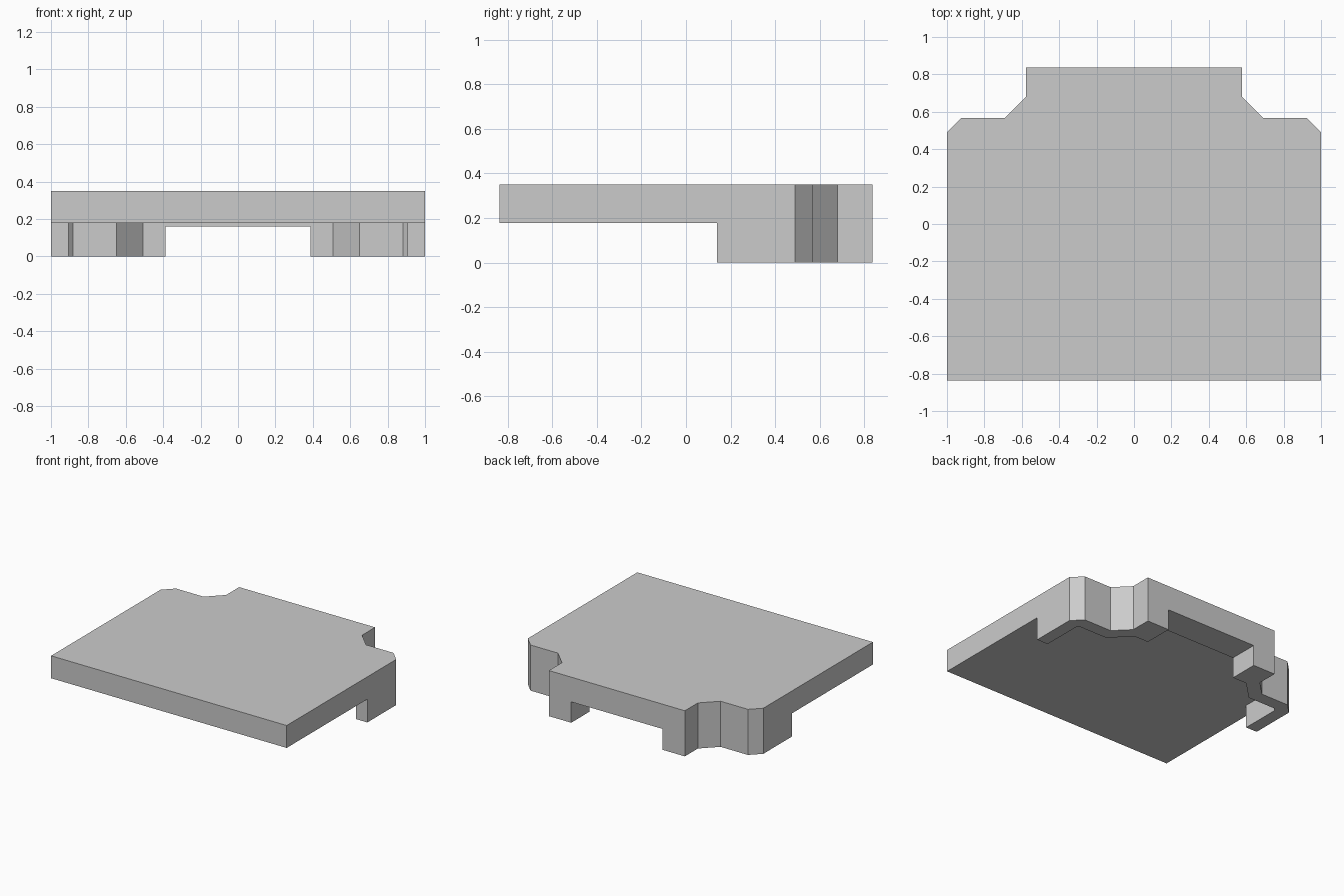
import bpy
import bmesh

cube = bpy.data.objects.get("Cube")
if cube:
    bpy.data.objects.remove(cube, do_unlink=True)

grey = bpy.data.materials.new("plain grey")
grey.use_nodes = True
colour = (0.6, 0.6, 0.6, 1)
grey.diffuse_color = colour
grey.node_tree.nodes["Principled BSDF"].inputs["Base Color"].default_value = colour


def mirrored_prism(name, half, z0, z1):
    """Extrude a plan whose +x half runs from front to back."""
    plan = half + [(-x, y) for x, y in reversed(half)]
    bm = bmesh.new()
    face = bm.faces.new([bm.verts.new((x, y, z0)) for x, y in plan])
    up = bmesh.ops.extrude_face_region(bm, geom=[face])["geom"]
    bmesh.ops.translate(bm, vec=(0, 0, z1 - z0),
                        verts=[v for v in up if isinstance(v, bmesh.types.BMVert)])
    bmesh.ops.recalc_face_normals(bm, faces=bm.faces[:])
    mesh = bpy.data.meshes.new(name)
    bm.to_mesh(mesh)
    bm.free()
    mesh.materials.append(grey)
    obj = bpy.data.objects.new(name, mesh)
    bpy.context.collection.objects.link(obj)
    return obj


# Plate with notched, chamfered back corners
plate = mirrored_prism("notched_plate", [
    (1, -0.838), (1, 0.49), (0.923, 0.567), (0.69, 0.567),
    (0.577, 0.68), (0.577, 0.838)], 0, 0.35)

# Hollow under the plate, leaving a wall around the back corners
hollow = mirrored_prism("hollow_cutter", [
    (1.2, -1.2), (1.2, 0.14), (0.905, 0.14), (0.905, 0.447), (0.883, 0.47),
    (0.65, 0.47), (0.507, 0.613)], -0.2, 0.178)

# Opening through the back wall
opening = mirrored_prism("back_opening_cutter",
                         [(0.388, 0.5), (0.388, 1.1)], -0.3, 0.16)

for cutter in (hollow, opening):
    cut = plate.modifiers.new(cutter.name, "BOOLEAN")
    cut.operation = "DIFFERENCE"
    cut.solver = "EXACT"
    cut.object = cutter

# Apply the cuts and remove the cutters
bpy.context.view_layer.objects.active = plate
for cutter in (hollow, opening):
    bpy.ops.object.modifier_apply(modifier=cutter.name)
    bpy.data.objects.remove(cutter, do_unlink=True)
